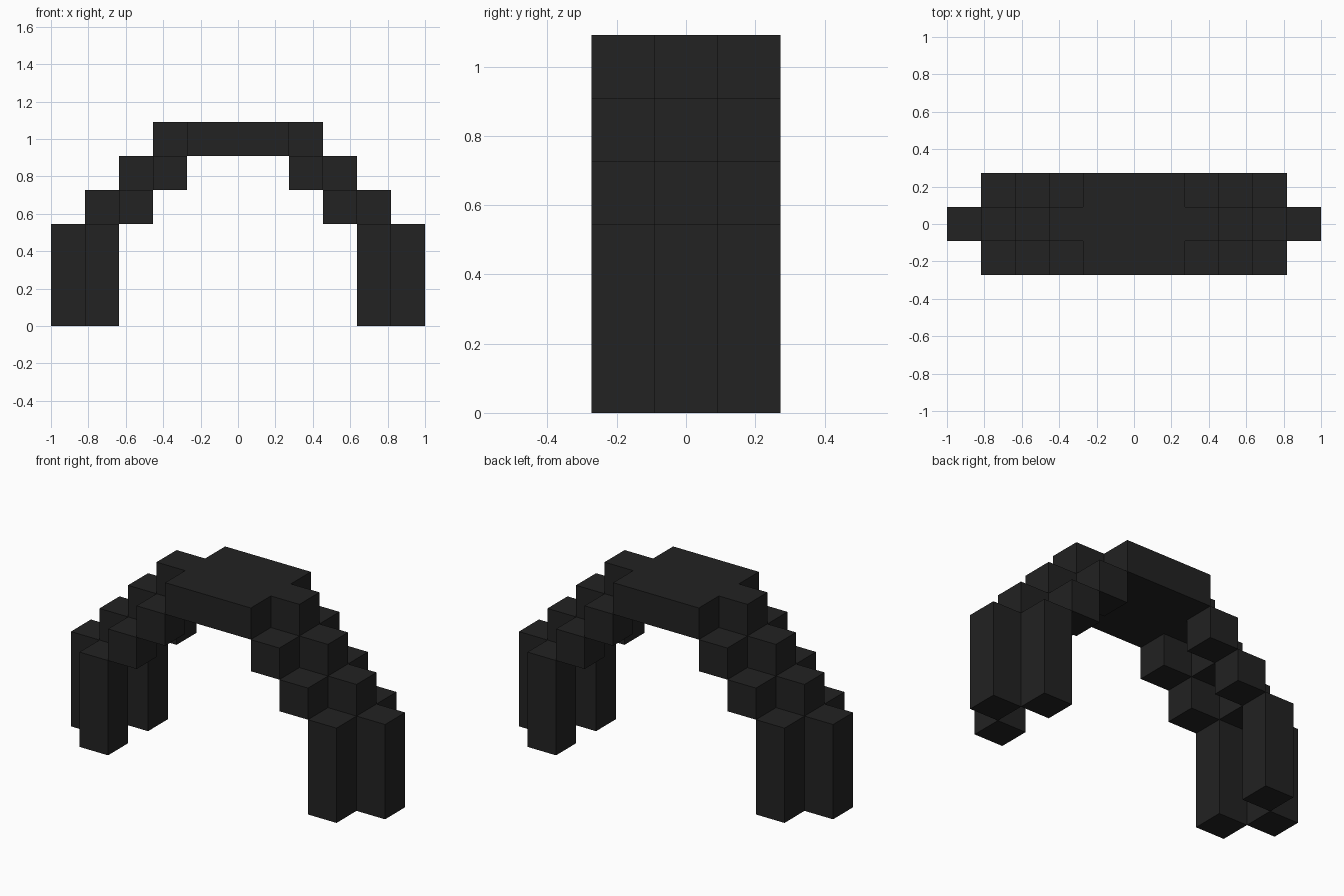
import bpy
import bmesh

cube = bpy.data.objects.get("Cube")
if cube:
    bpy.data.objects.remove(cube, do_unlink=True)

U = 2 / 11  # one block

# Single charcoal colour
COLOUR = (0.016, 0.016, 0.016, 1)
charcoal = bpy.data.materials.new("charcoal")
charcoal.use_nodes = True
charcoal.diffuse_color = COLOUR
charcoal.node_tree.nodes["Principled BSDF"].inputs["Base Color"].default_value = COLOUR


def prism(name, outline, z0, z1):
    """Extrude an outline (in blocks, counter-clockwise) from z0 up to z1."""
    bm = bmesh.new()
    base = bm.faces.new([bm.verts.new((x * U, y * U, z0 * U)) for x, y in outline])
    top = bmesh.ops.extrude_face_region(bm, geom=[base], use_keep_orig=True)["geom"]
    verts = [v for v in top if isinstance(v, bmesh.types.BMVert)]
    bmesh.ops.translate(bm, verts=verts, vec=(0, 0, (z1 - z0) * U))
    bmesh.ops.recalc_face_normals(bm, faces=bm.faces)
    mesh = bpy.data.meshes.new(name)
    bm.to_mesh(mesh)
    bm.free()
    mesh.materials.append(charcoal)
    obj = bpy.data.objects.new(name, mesh)
    bpy.context.collection.objects.link(obj)
    return obj


def block(name, x, y, z0, z1):
    """One-block-wide column centred on x, y."""
    a, b, c, d = x - 0.5, x + 0.5, y - 0.5, y + 0.5
    return prism(name, [(a, c), (b, c), (b, d), (a, d)], z0, z1)


# Cross-shaped top slab
prism("top_slab", [(-1.5, -1.5), (1.5, -1.5), (1.5, -0.5), (2.5, -0.5),
                   (2.5, 0.5), (1.5, 0.5), (1.5, 1.5), (-1.5, 1.5),
                   (-1.5, 0.5), (-2.5, 0.5), (-2.5, -0.5), (-1.5, -0.5)], 5, 6)

for side, s in (("left", 1), ("right", -1)):
    # Middle row: outer leg and two steps
    block(f"{side}_middle_leg", 5 * s, 0, 0, 3)
    block(f"{side}_middle_lower_step", 4 * s, 0, 3, 4)
    block(f"{side}_middle_upper_step", 3 * s, 0, 4, 5)
    # Front and back rows sit one block further in
    for row, y in (("front", -1), ("back", 1)):
        block(f"{side}_{row}_leg", 4 * s, y, 0, 3)
        block(f"{side}_{row}_lower_step", 3 * s, y, 3, 4)
        block(f"{side}_{row}_upper_step", 2 * s, y, 4, 5)
